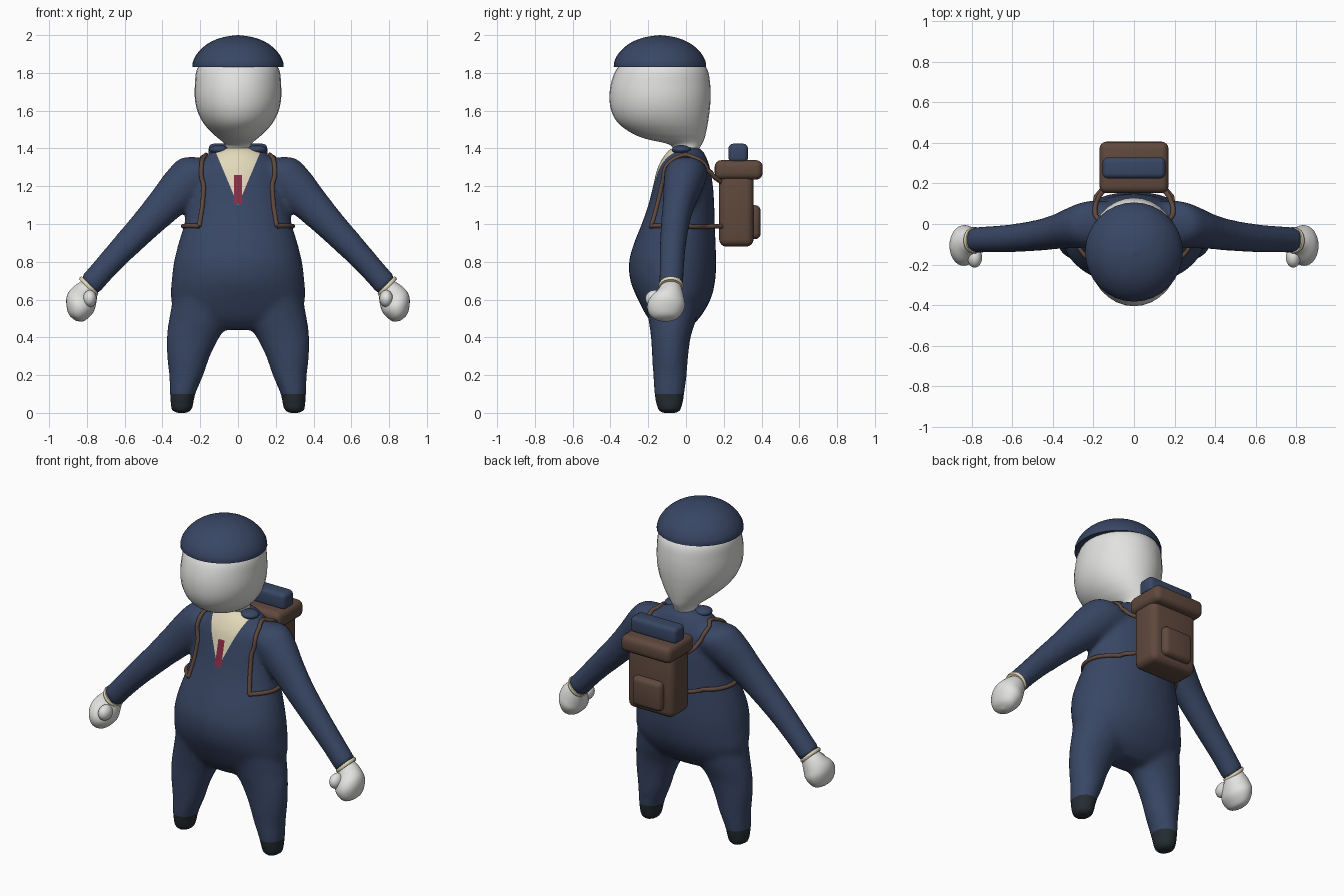
import bpy, bmesh, math
from mathutils import Vector, Matrix
from mathutils.bvhtree import BVHTree

if "Cube" in bpy.data.objects:
    bpy.data.objects.remove(bpy.data.objects["Cube"])


def material(name, *rgb):
    m = bpy.data.materials.new(name)
    m.use_nodes = True
    m.diffuse_color = (*rgb, 1)
    m.node_tree.nodes["Principled BSDF"].inputs["Base Color"].default_value = (*rgb, 1)
    return m


navy = material("navy cloth", .04, .062, .128)
white = material("white skin", .76, .76, .75)
cream = material("cream shirt", .76, .69, .49)
red = material("red tie", .26, .025, .06)
charcoal = material("charcoal shoe", .018, .026, .032)
brown = material("brown leather", .115, .066, .047)


def spline(rows, steps=5):
    """Catmull-Rom interpolation through rows of numbers."""
    p = [Vector(r) for r in rows]
    p = [p[0]] + p + [p[-1]]
    out = []
    for a, b, c, d in zip(p, p[1:], p[2:], p[3:]):
        for i in range(steps):
            t = i / steps
            out.append(b + (c - a) * (t / 2) + (a * 2 - b * 5 + c * 4 - d) * (t * t / 2)
                       + (b * 3 - a - c * 3 + d) * (t ** 3 / 2))
    return out + [p[-1]]


def loft(bm, rings, u=(1, 0, 0), side=1, sides=32):
    """Skin of ellipses; each ring is centre x, y, z, radius along u, radius along y."""
    u = Vector(u).normalized()
    loops = []
    for x, y, z, ru, rv in spline(rings):
        loop = []
        for i in range(sides):
            a = math.tau * i / sides
            v = Vector((x, y, z)) + u * max(ru, .002) * math.cos(a)
            v.y += max(rv, .002) * math.sin(a)
            loop.append(bm.verts.new((v.x * side, v.y, v.z)))
        loops.append(loop)
    for lo, hi in zip(loops, loops[1:]):
        for i in range(sides):
            j = (i + 1) % sides
            bm.faces.new((lo[i], lo[j], hi[j], hi[i]))
    bm.faces.new(loops[0])
    bm.faces.new(loops[-1])


def upright(rows):
    """Rows of z, centre x, radius x, front y, back y as loft rings."""
    return [(x, (f + b) / 2, z, r, (b - f) / 2) for z, x, r, f, b in rows]


def finish(bm, name, *mats, angle=50):
    bmesh.ops.recalc_face_normals(bm, faces=bm.faces)
    me = bpy.data.meshes.new(name)
    bm.to_mesh(me)
    bm.free()
    ob = bpy.data.objects.new(name, me)
    bpy.context.collection.objects.link(ob)
    for m in mats:
        me.materials.append(m)
    bpy.ops.object.select_all(action="DESELECT")
    ob.select_set(True)
    bpy.context.view_layer.objects.active = ob
    bpy.ops.object.shade_smooth_by_angle(angle=math.radians(angle))
    return ob


def baked(ob):
    """Mesh of an object with its modifiers or curve bevel applied."""
    deps = bpy.context.evaluated_depsgraph_get()
    bm = bmesh.new()
    me = bpy.data.meshes.new_from_object(ob.evaluated_get(deps))
    bm.from_mesh(me)
    bpy.data.objects.remove(ob)
    return bm


# Suit: torso, legs and arms blended into one skin
bm = bmesh.new()
loft(bm, upright([
    (.44, 0, .16, -.14, .0), (.5, 0, .31, -.2, .07), (.6, 0, .355, -.255, .13),
    (.7, 0, .352, -.295, .155), (.8, 0, .34, -.302, .16), (.9, 0, .315, -.275, .157),
    (1, 0, .285, -.235, .153), (1.1, 0, .265, -.2, .15), (1.2, 0, .25, -.175, .143),
    (1.3, 0, .22, -.15, .127), (1.37, 0, .16, -.11, .1), (1.405, 0, .09, -.075, .075)]))
arm_axis = (1, 0, 1)
for s in (1, -1):
    loft(bm, upright([
        (0, .3, .035, -.13, -.045), (.015, .298, .055, -.15, -.025), (.1, .293, .068, -.168, -.008),
        (.2, .274, .091, -.174, .004), (.3, .262, .114, -.18, .012), (.4, .238, .14, -.186, .025),
        (.5, .2, .165, -.2, .055), (.62, .18, .16, -.22, .08)]), side=s)
    loft(bm, [
        (.1, 0, 1.28, .1, .105), (.21, 0, 1.265, .122, .115), (.29, -.015, 1.2, .118, .105),
        (.37, -.035, 1.12, .102, .088), (.47, -.055, 1.015, .086, .077), (.6, -.07, .88, .073, .07),
        (.7, -.075, .772, .066, .066), (.79, -.08, .67, .064, .064)], arm_axis, s)
suit = finish(bm, "suit")
mod = suit.modifiers.new("blend", "REMESH")
mod.mode, mod.voxel_size = "VOXEL", .016
mod = suit.modifiers.new("soften", "SMOOTH")
mod.factor, mod.iterations = .5, 8
bm = baked(suit)


def cut(point, normal, rule):
    faces = [f for f in bm.faces if rule(f.calc_center_median())]
    geom = set(faces) | {e for f in faces for e in f.edges} | {v for f in faces for v in f.verts}
    bmesh.ops.bisect_plane(bm, geom=list(geom), plane_co=point, plane_no=normal, dist=1e-5)


# Shoe line, shirt opening and tie cut into the suit
def chest(c):
    return c.y < -.03 and c.z > 1.06 and abs(c.x) < .2


cut((0, 0, .1), (0, 0, 1), lambda c: c.z < .2)
cut((0, -.055, 0), (0, 1, 0), lambda c: c.z > 1.2 and abs(c.x) < .2)
for s in (1, -1):
    cut((0, 0, 1.1), (s * .285, 0, -.12), chest)
    cut((s * .021, 0, 0), (1, 0, 0), chest)
for z in (1.105, 1.26):
    cut((0, 0, z), (0, 0, 1), chest)
for f in bm.faces:
    c = f.calc_center_median()
    f.material_index = 0
    if c.z < .1:
        f.material_index = 1
    elif c.y < -.055 and abs(c.x) < .021 and 1.105 < c.z < 1.26:
        f.material_index = 3
    elif c.y < -.055 and c.z - 1.1 > abs(c.x) * .285 / .12:
        f.material_index = 2
surface = BVHTree.FromBMesh(bm)
finish(bm, "suit", navy, charcoal, cream, red, angle=80)

# Head with neck
bm = bmesh.new()
loft(bm, upright([
    (1.36, 0, .075, -.06, .065), (1.4, 0, .068, -.068, .072), (1.425, 0, .072, -.1, .085),
    (1.45, 0, .1, -.21, .097), (1.48, 0, .135, -.285, .105), (1.53, 0, .18, -.355, .115),
    (1.59, 0, .212, -.392, .124), (1.66, 0, .228, -.405, .13), (1.74, 0, .228, -.398, .128),
    (1.82, 0, .217, -.368, .112), (1.88, 0, .17, -.31, .06)]))
finish(bm, "head", white)

# Cap
bm = bmesh.new()
loft(bm, [(0, -.138, z, r, r * 1.015) for z, r in (
    (1.832, .241), (1.86, .238), (1.9, .218), (1.94, .18), (1.97, .132), (1.99, .073), (2, .002))])
finish(bm, "cap", navy)


def ball(bm, centre, scale):
    m = Matrix.Translation(centre) @ Matrix.Diagonal((*scale, 1))
    bmesh.ops.create_uvsphere(bm, u_segments=24, v_segments=16, radius=1, matrix=m)


# Hands, cuffs and collar flaps
for s, label in ((1, "left"), (-1, "right")):
    bm = bmesh.new()
    loft(bm, [(.785, -.08, .675, .05, .052), (.805, -.085, .645, .066, .066),
              (.825, -.1, .605, .08, .09), (.838, -.106, .565, .079, .1),
              (.851, -.11, .525, .06, .085), (.858, -.11, .5, .038, .055),
              (.861, -.11, .489, .002, .002)], (.9, 0, .43), s)
    ball(bm, (s * .785, -.165, .605), (.036, .05, .045))
    finish(bm, label + "_hand", white)
    bm = bmesh.new()
    loft(bm, [(.784, -.079, .678, .063, .063), (.79, -.08, .671, .066, .066),
              (.797, -.081, .663, .062, .062)], arm_axis, s)
    finish(bm, label + "_cuff", cream)
    bm = bmesh.new()
    ball(bm, (s * .1, -.025, 1.394), (.052, .05, .024))
    finish(bm, label + "_collar", navy)


def box(name, lo, hi, mat, bevel):
    lo, hi = Vector(lo), Vector(hi)
    bm = bmesh.new()
    m = Matrix.Translation((lo + hi) / 2) @ Matrix.Diagonal((*(hi - lo), 1))
    bmesh.ops.create_cube(bm, size=1, matrix=m)
    bmesh.ops.bevel(bm, geom=bm.edges[:], offset=bevel, segments=4, profile=.5, affect="EDGES")
    finish(bm, name, mat)


# Backpack
box("backpack_body", (-.155, .175, .88), (.155, .358, 1.27), brown, .04)
box("backpack_lid", (-.17, .152, 1.235), (.17, .406, 1.338), brown, .035)
box("backpack_pocket", (-.1, .32, .92), (.1, .395, 1.1), brown, .03)
box("bedroll", (-.155, .225, 1.325), (.155, .328, 1.425), navy, .025)

# Straps, laid onto the suit surface
paths = {
    "shoulder_strap": [(.13, .19, 1.22), (.17, .14, 1.26), (.19, .1, 1.34), (.19, .02, 1.4),
                       (.19, -.08, 1.37), (.195, -.14, 1.3), (.2, -.16, 1.2), (.2, -.17, 1.1),
                       (.205, -.18, 1.04), (.21, -.19, .99)],
    "waist_strap": [(.205, -.19, .99), (.25, -.13, .987), (.285, -.05, .987), (.26, .06, .987),
                    (.2, .12, .987), (.14, .19, .987)]}
for s, label in ((1, "left"), (-1, "right")):
    for part, path in paths.items():
        curve = bpy.data.curves.new("path", "CURVE")
        curve.dimensions, curve.bevel_depth, curve.use_fill_caps = "3D", .012, True
        pts = []
        for p in spline(path):
            p.x *= s
            near, normal, _, dist = surface.find_nearest(p)
            pts.append(near + normal * .004 if p.y < .13 else p)
        line = curve.splines.new("POLY")
        line.points.add(len(pts) - 1)
        for q, p in zip(line.points, pts):
            q.co = (*p, 1)
        ob = bpy.data.objects.new("path", curve)
        bpy.context.collection.objects.link(ob)
        finish(baked(ob), label + "_" + part, brown)
